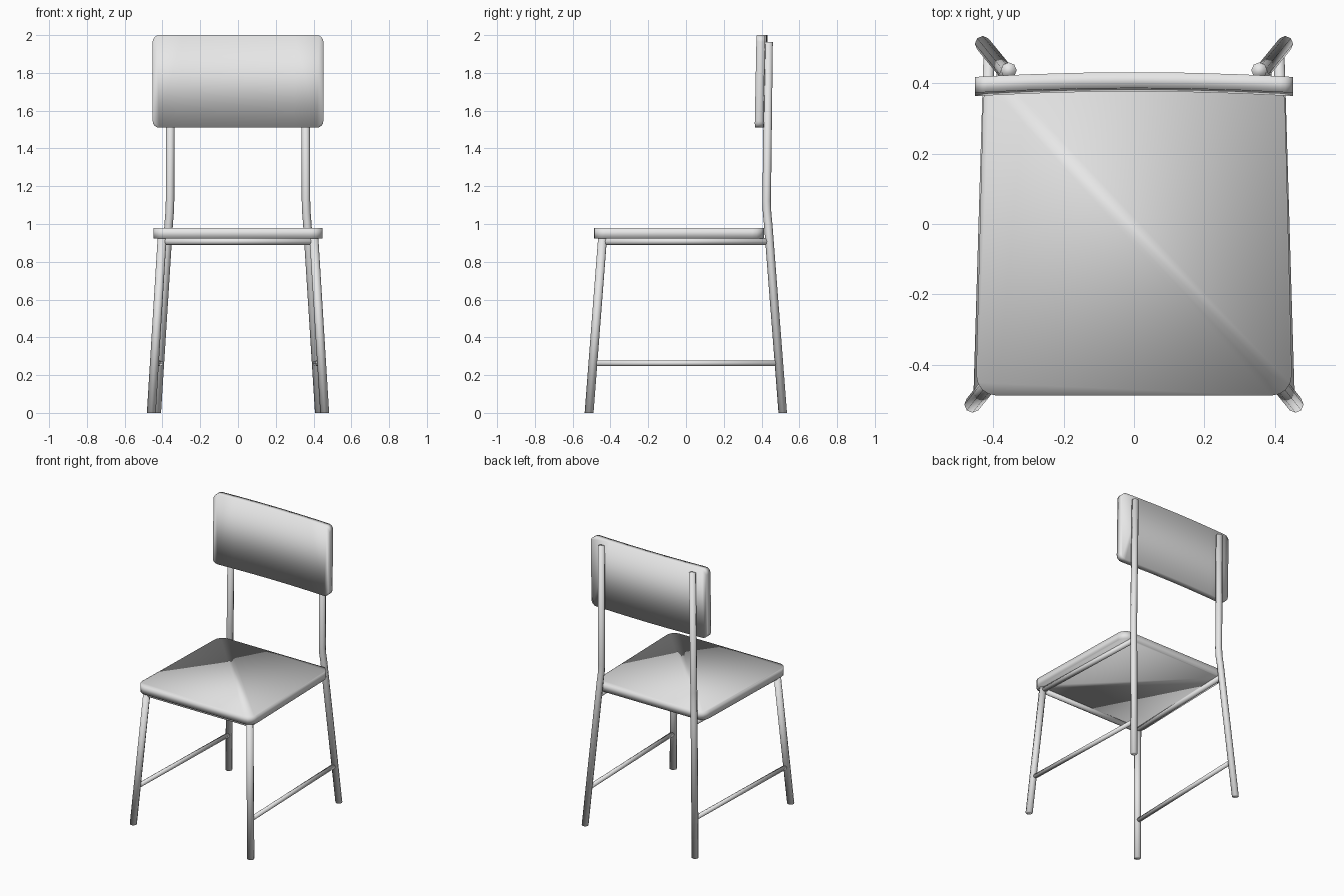
import bpy, bmesh, math
from mathutils import Vector

cube = bpy.data.objects.get("Cube")
if cube:
    bpy.data.objects.remove(cube)

grey = bpy.data.materials.new("light_grey")
grey.use_nodes = True
GREY = (0.8, 0.8, 0.8, 1)
grey.diffuse_color = GREY
grey.node_tree.nodes["Principled BSDF"].inputs["Base Color"].default_value = GREY


def finish(name, bm):
    """Turn the mesh into a smooth-shaded object."""
    bmesh.ops.recalc_face_normals(bm, faces=bm.faces)
    for face in bm.faces:
        face.smooth = True
    mesh = bpy.data.meshes.new(name)
    bm.to_mesh(mesh)
    bm.free()
    mesh.materials.append(grey)
    bpy.context.collection.objects.link(bpy.data.objects.new(name, mesh))


def tube(name, path, radius, axis, sides=8):
    """Sweep a ring, flat across the given axis, along the path."""
    u, v = [Vector([float(i == a) for i in range(3)]) for a in range(3) if a != axis]
    angles = [math.tau * i / sides for i in range(sides)]
    bm = bmesh.new()
    rings = [[bm.verts.new(Vector(p) + radius * (u * math.cos(a) + v * math.sin(a)))
              for a in angles] for p in path]
    for r0, r1 in zip(rings, rings[1:]):
        for i in range(sides):
            j = (i + 1) % sides
            bm.faces.new((r0[i], r0[j], r1[j], r1[i]))
    bm.faces.new(rings[0])
    bm.faces.new(rings[-1])
    finish(name, bm)


def plate(name, width, depth, thick, corner, cuts, shape):
    """Round-cornered slab, split along cut planes, then put in place by shape()."""
    bm = bmesh.new()
    outline = []
    for k, (sx, sy) in enumerate([(1, 1), (-1, 1), (-1, -1), (1, -1)]):
        for s in range(5):
            a = math.pi / 2 * (k + s / 4)
            outline.append(bm.verts.new((sx * (width / 2 - corner) + corner * math.cos(a),
                                         sy * (depth / 2 - corner) + corner * math.sin(a),
                                         -thick / 2)))
    base = bm.faces.new(outline)
    for v in bmesh.ops.extrude_face_region(bm, geom=[base], use_keep_orig=True)["geom"]:
        if isinstance(v, bmesh.types.BMVert):
            v.co.z += thick
    for point, normal in cuts:
        bmesh.ops.bisect_plane(bm, geom=bm.verts[:] + bm.edges[:] + bm.faces[:],
                               dist=0.001, plane_co=point, plane_no=normal)
    for v in bm.verts:
        v.co = shape(v.co)
    finish(name, bm)


# Seat, slightly narrower at the back, split corner to corner
plate("seat", 0.9, 0.9, 0.057, 0.06, [((0, 0, 0), (1, 1, 0))],
      lambda c: Vector((c.x * (0.975 - 0.055 * c.y), c.y - 0.038, c.z + 0.9515)))

# Backrest, gently curved and leaning
plate("backrest", 0.904, 0.49, 0.045, 0.035,
      [((i * 0.15, 0, 0), (1, 0, 0)) for i in range(-2, 3)],
      lambda c: Vector((c.x, 0.404 - 0.065 * c.x ** 2 - c.z + 0.02 * c.y, c.y + 1.755)))

# Legs, stretchers and side rails, mirrored
for side, s in (("left", 1), ("right", -1)):
    tube(side + "_front_leg", [(s * 0.459, -0.513, 0), (s * 0.402, -0.442, 0.925)], 0.0235, 2)
    tube(side + "_back_post",
         [(s * 0.43, 0.512, 0), (s * 0.367, 0.435, 1.0), (s * 0.362, 0.429, 1.06),
          (s * 0.36, 0.427, 1.12), (s * 0.356, 0.437, 1.963)], 0.0225, 2)
    tube(side + "_stretcher", [(s * 0.441, -0.49, 0.263), (s * 0.412, 0.49, 0.263)], 0.0155, 1)
    tube(side + "_seat_rail", [(s * 0.403, -0.442, 0.908), (s * 0.372, 0.438, 0.908)], 0.018, 1)

# Rail under the front of the seat
tube("front_seat_rail", [(-0.402, -0.442, 0.908), (0.402, -0.442, 0.908)], 0.018, 0)
